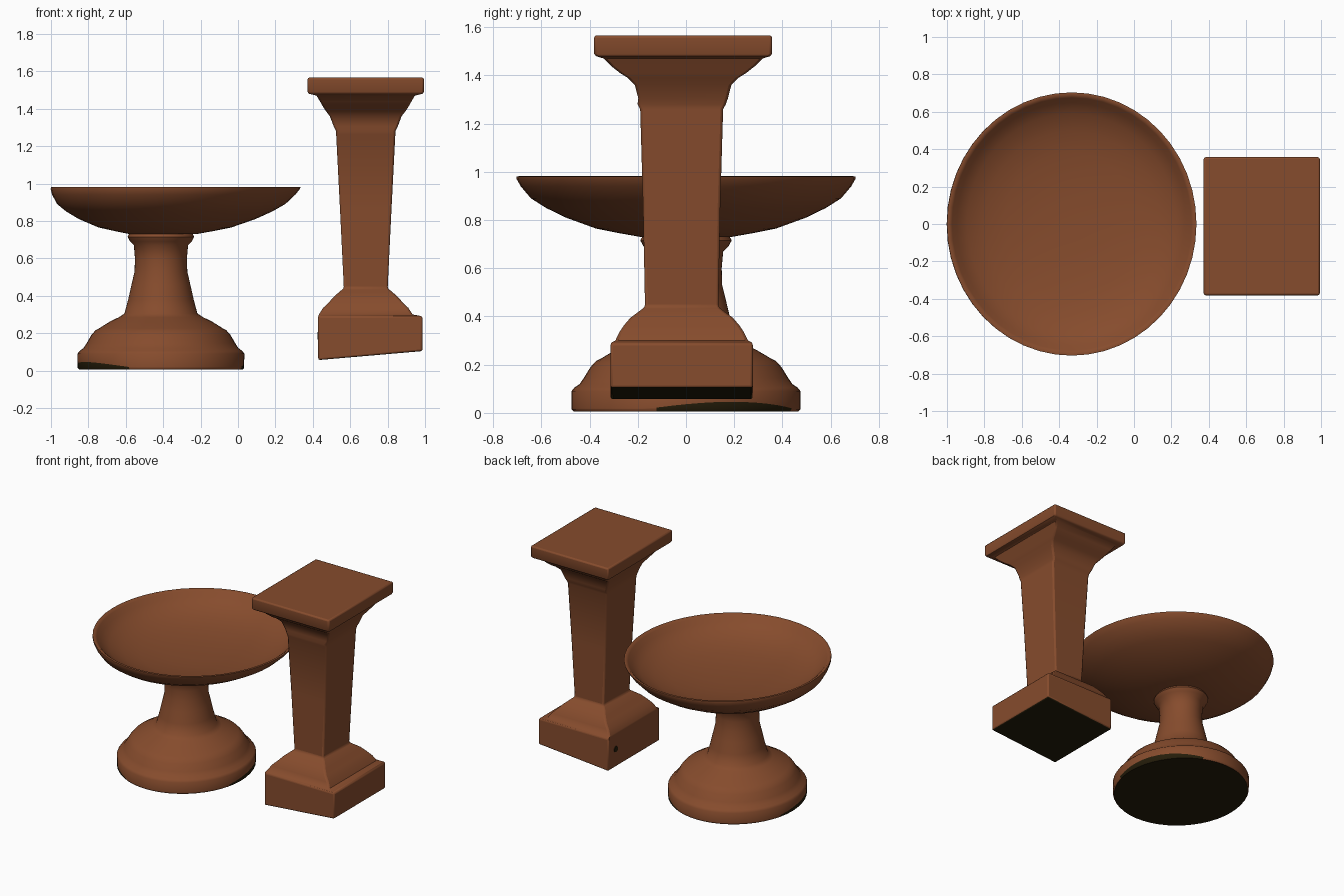
import bpy, bmesh, math

cube = bpy.data.objects.get("Cube")
if cube:
    bpy.data.objects.remove(cube, do_unlink=True)


def make_material(name, colour):
    mat = bpy.data.materials.new(name)
    mat.use_nodes = True
    mat.diffuse_color = colour
    mat.node_tree.nodes["Principled BSDF"].inputs["Base Color"].default_value = colour
    return mat


terracotta = make_material("terracotta", (0.24, 0.072, 0.026, 1))
dark_earth = make_material("dark earth", (0.018, 0.012, 0.003, 1))


def loft(name, rings, is_dark, angle):
    """Skin a stack of closed rings, cap both ends and smooth the result."""
    bm = bmesh.new()
    loops = [[bm.verts.new(p) for p in ring] for ring in rings]
    n = len(loops[0])
    for low, high in zip(loops, loops[1:]):
        for i in range(n):
            j = (i + 1) % n
            bm.faces.new((low[i], low[j], high[j], high[i]))
    bm.faces.new(loops[0][::-1])
    bm.faces.new(loops[-1])
    bmesh.ops.recalc_face_normals(bm, faces=bm.faces)
    for f in bm.faces:
        f.material_index = int(is_dark(f))
    mesh = bpy.data.meshes.new(name)
    bm.to_mesh(mesh)
    bm.free()
    mesh.materials.append(terracotta)
    mesh.materials.append(dark_earth)
    obj = bpy.data.objects.new(name, mesh)
    bpy.context.collection.objects.link(obj)
    bpy.ops.object.select_all(action="DESELECT")
    obj.select_set(True)
    bpy.context.view_layer.objects.active = obj
    bpy.ops.object.shade_smooth_by_angle(angle=math.radians(angle))
    return obj


def ellipse(cx, rx, ry, z, n=48):
    turns = [2 * math.pi * i / n for i in range(n)]
    return [(cx + rx * math.cos(a), ry * math.sin(a), z) for a in turns]


# Round pedestal: height, radius
PEDESTAL_X = -0.412
pedestal = [(0.006, 0.438), (0.015, 0.445), (0.09, 0.446), (0.105, 0.435),
            (0.12, 0.414), (0.145, 0.398), (0.19, 0.372), (0.215, 0.35), (0.225, 0.332),
            (0.265, 0.268), (0.285, 0.225), (0.305, 0.195), (0.38, 0.175), (0.46, 0.157),
            (0.53, 0.141), (0.6, 0.139), (0.67, 0.145), (0.69, 0.165), (0.715, 0.178),
            (0.735, 0.168), (0.76, 0.16)]


def soil(x, y):
    """Height factor of the two soiled wedges on opposite sides of the foot."""
    turn = math.atan2(y, x - PEDESTAL_X)
    return max(0, math.cos(2 * (turn - math.radians(25))))


def pedestal_dark(face):
    c = face.calc_center_median()
    return face.normal.z < -0.9 or (c.z < 0.04 and soil(c.x, c.y) > 0.05)


rings = [ellipse(PEDESTAL_X, r, r * 1.065, z) for z, r in pedestal]
# Wavy ring bounding the soiled wedges
rings.insert(2, [(x, y, z + 0.003 + 0.028 * soil(x, y)) for x, y, z in rings[1]])
loft("round_pedestal", rings, pedestal_dark, 50)

# Shallow bowl: outer wall up to the rim, then down the inside
RIM_INDEX = 8
bowl = [(0.73, 0.18), (0.745, 0.26), (0.765, 0.355), (0.81, 0.472), (0.85, 0.55),
        (0.89, 0.61), (0.94, 0.65), (0.97, 0.666), (0.98, 0.667), (0.982, 0.655),
        (0.97, 0.64), (0.94, 0.615), (0.9, 0.56), (0.865, 0.47), (0.84, 0.36),
        (0.825, 0.2), (0.82, 0.08)]


def bowl_centre(z):
    return -0.40 + 0.067 * (z - 0.73) / 0.25


loft("bowl",
     [ellipse(bowl_centre(z if i < RIM_INDEX else 0.98), r, r * 1.055, z)
      for i, (z, r) in enumerate(bowl)],
     lambda f: False, 60)


# Square column: height, half width, half depth
column = [(0.08, 0.279, 0.295), (0.29, 0.279, 0.295), (0.30, 0.25, 0.275),
          (0.335, 0.228, 0.258), (0.365, 0.197, 0.238), (0.395, 0.17, 0.212),
          (0.42, 0.142, 0.178), (0.44, 0.117, 0.152), (0.85, 0.137, 0.16),
          (1.26, 0.158, 0.172), (1.28, 0.159, 0.183), (1.305, 0.171, 0.186),
          (1.36, 0.192, 0.2), (1.39, 0.215, 0.23), (1.41, 0.228, 0.262), (1.44, 0.245, 0.3),
          (1.47, 0.263, 0.33), (1.48, 0.305, 0.362), (1.49, 0.311, 0.369), (1.566, 0.311, 0.369)]


def square(z, hx, hy):
    # The foot sits slightly off the shaft and is cut out of level
    cx = 0.708 if z < 0.3 else 0.683
    cy = -0.018 if z < 1.3 else -0.012
    tilt = 0.024 if z < 0.1 else 0
    corners = [(-1, -1), (1, -1), (1, 1), (-1, 1)]
    return [(cx + sx * hx, cy + sy * hy, z + sx * tilt) for sx, sy in corners]


obj = loft("square_column", [square(*row) for row in column],
           lambda f: f.normal.z < -0.95 and f.calc_center_median().z < 0.2, 40)
bevel = obj.modifiers.new("soft_edges", "BEVEL")
bevel.width = 0.01
bevel.segments = 2
bevel.limit_method = "ANGLE"
bevel.angle_limit = math.radians(50)

# Small dark drain mark on the column foot
bpy.ops.mesh.primitive_cylinder_add(vertices=12, radius=0.02, depth=0.008,
                                    location=(0.428, 0.19, 0.185),
                                    rotation=(0, math.pi / 2, 0))
mark = bpy.context.object
mark.name = "drain_mark"
mark.data.materials.append(dark_earth)
